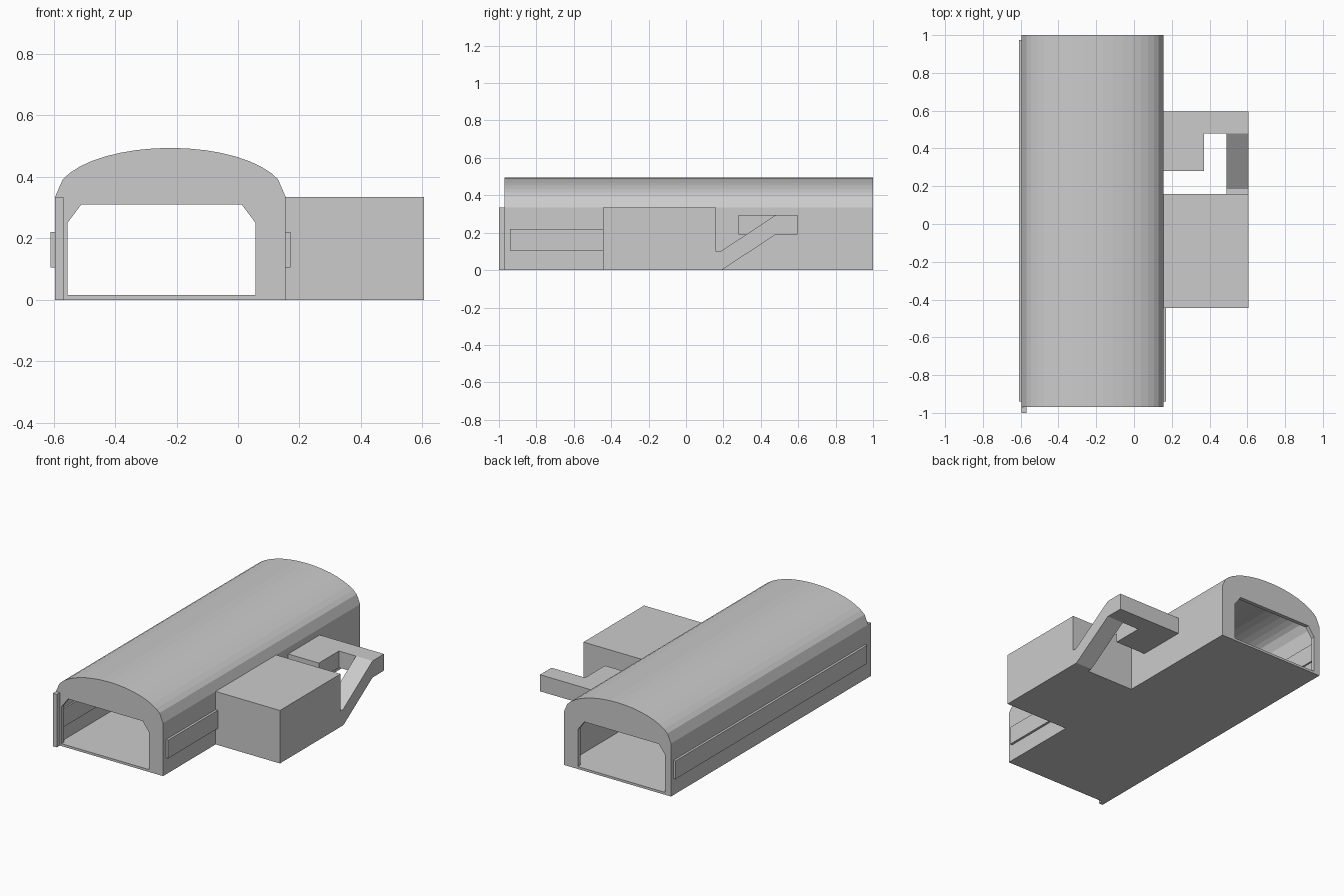
import bpy, bmesh, math
from mathutils import Vector

if "Cube" in bpy.data.objects:
    bpy.data.objects.remove(bpy.data.objects["Cube"])


def prism(name, pts, axis, lo, hi):
    """Extrude a 2D profile along an axis: x uses (y,z), y uses (x,z), z uses (x,y)."""
    bm = bmesh.new()
    place = {'x': lambda a, b: (lo, a, b),
             'y': lambda a, b: (a, lo, b),
             'z': lambda a, b: (a, b, lo)}[axis]
    face = bm.faces.new([bm.verts.new(place(a, b)) for a, b in pts])
    geom = bmesh.ops.extrude_face_region(bm, geom=[face])['geom']
    step = Vector((axis == 'x', axis == 'y', axis == 'z')) * (hi - lo)
    bmesh.ops.translate(bm, vec=step, verts=[v for v in geom if isinstance(v, bmesh.types.BMVert)])
    bmesh.ops.recalc_face_normals(bm, faces=bm.faces)
    mesh = bpy.data.meshes.new(name)
    bm.to_mesh(mesh)
    bm.free()
    obj = bpy.data.objects.new(name, mesh)
    bpy.context.collection.objects.link(obj)
    return obj


def box(name, x0, x1, y0, y1, z0, z1):
    return prism(name, [(x0, y0), (x1, y0), (x1, y1), (x0, y1)], 'z', z0, z1)


def vault(half, rise, base, spring=0.335, cx=-0.22):
    """Straight walls under a half-elliptical roof."""
    angles = [0] + [21 + 138 * i / 16 for i in range(17)] + [180]
    arc = [(cx + half * math.cos(math.radians(a)),
            spring + rise * math.sin(math.radians(a))) for a in angles]
    return [(cx - half, base), (cx + half, base)] + arc


def cut(obj, cutter):
    mod = obj.modifiers.new(cutter.name, 'BOOLEAN')
    mod.operation = 'DIFFERENCE'
    mod.solver = 'EXACT'
    mod.object = cutter
    cutter.hide_render = True
    cutter.hide_set(True)


# Vaulted hall, hollow, with a chamfered opening through both end walls
hall = prism('hall', vault(0.375, 0.159, 0.0), 'y', -0.97, 1.0)
cut(hall, prism('interior_cutter', vault(0.355, 0.14, 0.015), 'y', -0.945, 0.975))
doorway = [(-0.555, 0.015), (0.057, 0.015), (0.057, 0.25), (0.012, 0.31),
           (-0.51, 0.31), (-0.555, 0.25)]
cut(hall, prism('doorway_cutter', doorway, 'y', -1.1, 1.1))

# Front corner post and the long window bands in the side walls
box('corner_post', -0.595, -0.568, -1.0, -0.97, 0.0, 0.335)
box('left_window_band', -0.61, -0.565, -0.94, 0.975, 0.105, 0.22)
box('right_window_band', 0.125, 0.17, -0.94, -0.445, 0.105, 0.22)

# Side annex
box('annex', 0.155, 0.605, -0.445, 0.16, 0.0, 0.335)

# Sloping passage from the annex up to the raised landing
ramp = [(0.16, 0.0), (0.19, 0.0), (0.48, 0.19), (0.48, 0.295), (0.185, 0.1), (0.16, 0.1)]
prism('sloping_passage', ramp, 'x', 0.49, 0.605)

# L-shaped raised walkway back to the hall
walkway = [(0.155, 0.28), (0.37, 0.28), (0.37, 0.48), (0.605, 0.48),
           (0.605, 0.595), (0.155, 0.595)]
prism('raised_walkway', walkway, 'z', 0.19, 0.295)
